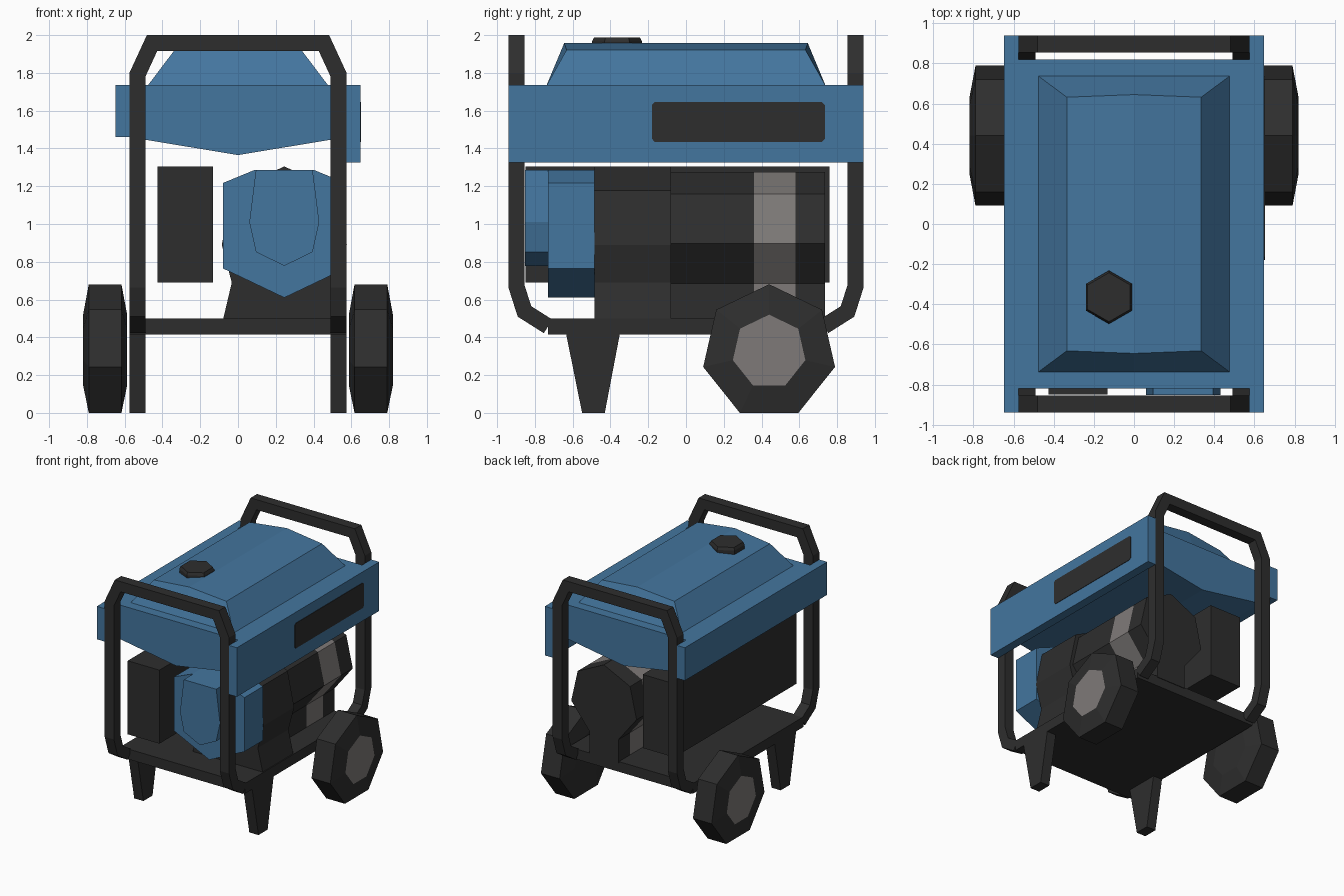
import bpy, bmesh, math
from mathutils import Vector

if "Cube" in bpy.data.objects:
    bpy.data.objects.remove(bpy.data.objects["Cube"])


def material(name, rgb):
    m = bpy.data.materials.new(name)
    m.diffuse_color = (*rgb, 1)
    m.use_nodes = True
    m.node_tree.nodes["Principled BSDF"].inputs["Base Color"].default_value = m.diffuse_color
    return m


BLUE = material("blue paint", (0.057, 0.18, 0.345))
DARK = material("dark metal", (0.027, 0.027, 0.027))
GREY = material("warm grey metal", (0.21, 0.195, 0.19))


def loft(name, rings, mats, rule=None):
    """Skin a list of equal point rings, cap both ends; rule picks the material from a face."""
    bm = bmesh.new()
    vs = [[bm.verts.new(p) for p in r] for r in rings]
    n = len(rings[0])
    for a, b in zip(vs, vs[1:]):
        for i in range(n):
            j = (i + 1) % n
            bm.faces.new((a[i], a[j], b[j], b[i]))
    bm.faces.new(vs[0])
    bm.faces.new(vs[-1])
    bmesh.ops.recalc_face_normals(bm, faces=bm.faces)
    if rule:
        for f in bm.faces:
            f.material_index = rule(f.calc_center_median())
    me = bpy.data.meshes.new(name)
    bm.to_mesh(me)
    bm.free()
    for m in mats:
        me.materials.append(m)
    ob = bpy.data.objects.new(name, me)
    bpy.context.collection.objects.link(ob)
    return ob


def prism_y(name, pts, ys, mats, rule=None):
    return loft(name, [[(x, y, z) for x, z in pts] for y in ys], mats, rule)


def prism_x(name, pts, xs, mats):
    return loft(name, [[(x, y, z) for y, z in pts] for x in xs], mats)


def box(name, x0, x1, y0, y1, z0, z1, mat):
    return prism_y(name, [(x0, z0), (x1, z0), (x1, z1), (x0, z1)], (y0, y1), [mat])


def ngon(cx, cy, r, n):
    """Polygon with one vertex pointing up."""
    return [(cx + r * math.sin(2 * math.pi * i / n), cy + r * math.cos(2 * math.pi * i / n))
            for i in range(n)]


def mirrored(half, cx):
    """Complete a right-hand half outline (first point on the axis) about x = cx."""
    right = [(cx + x, z) for x, z in half]
    left = [(cx - x, z) for x, z in reversed(half) if x > 1e-6]
    return right + left


def square_tube(name, path, size, mat):
    """Sweep a square along a path with exact mitred joints."""
    p = [Vector(q) for q in path]
    d = [(b - a).normalized() for a, b in zip(p, p[1:])]
    u = Vector((1, 0, 0))
    v = d[0].cross(u)
    h = size / 2
    ring = [p[0] + u * (a * h) + v * (b * h) for a, b in ((1, 1), (-1, 1), (-1, -1), (1, -1))]
    rings = [ring]
    for i in range(1, len(p)):
        nrm = d[i - 1] + d[i] if i < len(d) else d[i - 1]
        ring = [q + d[i - 1] * ((p[i] - q).dot(nrm) / d[i - 1].dot(nrm)) for q in ring]
        rings.append(ring)
    return loft(name, rings, [mat])


# Frame: base plate and two bent hoops
box("base_plate", -0.575, 0.575, -0.73, 0.73, 0.415, 0.5, DARK)
half = [(0.5325, 0.73, 0.458), (0.5325, 0.855, 0.537), (0.5325, 0.8975, 0.67),
        (0.5325, 0.8975, 1.79), (0.455, 0.8975, 1.958)]
for side, s in (("front", -1), ("rear", 1)):
    right = [(x, s * y, z) for x, y, z in half]
    square_tube(side + "_hoop", right + [(-x, y, z) for x, y, z in reversed(right)], 0.085, DARK)

# Legs and wheels on both sides
for side, s in (("left", -1), ("right", 1)):
    prism_x(side + "_leg", [(-0.635, 0.42), (-0.55, 0), (-0.43, 0), (-0.35, 0.42)],
            (s * 0.49, s * 0.575), [DARK])
    rings = [[(s * x, y, z) for y, z in ngon(0.44, 0.323, r, 7)]
             for x, r in ((0.587, 0.197), (0.617, 0.358), (0.79, 0.358), (0.82, 0.197))]
    loft(side + "_wheel", rings, [DARK, GREY], lambda c: int(abs(c.x) > 0.815))

# Upper housing with a shallow V underside, and side panels of unequal height
prism_y("upper_housing", [(-0.575, 1.735), (-0.575, 1.46), (0, 1.365), (0.575, 1.46), (0.575, 1.735)],
        (-0.82, 0.82), [BLUE])
box("right_side_panel", 0.575, 0.648, -0.94, 0.94, 1.325, 1.735, BLUE)
box("left_side_panel", -0.648, -0.575, -0.94, 0.94, 1.46, 1.735, BLUE)
prism_x("control_plate", [(-0.18, 1.45), (-0.165, 1.435), (0.72, 1.435), (0.735, 1.45),
                          (0.735, 1.63), (0.72, 1.645), (-0.165, 1.645), (-0.18, 1.63)],
        (0.645, 0.652), [DARK])

# Fuel tank with a low central ridge, and its filler cap
outline = [(-1, -1), (0, -1), (1, -1), (1, 1), (0, 1), (-1, 1)]
tank = [[(0.48 * x, 0.74 * y, 1.73) for x, y in outline],
        [(0.335 * x, (0.632 if x else 0.645) * y, 1.922 if x else 1.957) for x, y in outline]]
tank_ob = loft("fuel_tank", tank, [BLUE])
bm = bmesh.new()
bm.from_mesh(tank_ob.data)
top = [f for f in bm.faces if f.calc_center_median().z > 1.9]
ridge = [v for v in bm.verts if v.co.z > 1.95]
bmesh.utils.face_split(top[0], ridge[0], ridge[1])
bm.to_mesh(tank_ob.data)
bm.free()
loft("filler_cap", [[(x, y, z) for x, y in ngon(-0.125, -0.365, r, 6)]
                    for z, r in ((1.91, 0.133), (1.965, 0.133), (1.987, 0.122))], [DARK])

# Long side box on the left
box("side_box", -0.425, -0.132, -0.85, 0.76, 0.69, 1.305, DARK)

# Engine: rear seven-sided barrel with grey band, its foot, and the wider front block
CX = 0.245
stations = (-0.1, 0.36, 0.58, 0.735)
band = lambda c: int(0.37 < c.y < 0.57)
prism_y("engine_barrel", ngon(CX, 0.965, 0.31, 7), stations, [DARK, GREY], band)
prism_y("barrel_foot", [(CX - 0.135, 0.49), (CX + 0.135, 0.49), (CX + 0.135, 0.69), (CX - 0.135, 0.69)],
        stations, [DARK, GREY], band)
prism_y("engine_block", mirrored([(0, 1.305), (0.27, 1.178), (0.331, 0.89), (0.278, 0.69), (0.325, 0.49)], CX),
        (-0.485, -0.08), [DARK])

# Blue engine covers
prism_y("engine_cover", mirrored([(0.155, 1.287), (0.325, 1.217), (0.325, 0.765), (0, 0.61)], CX),
        (-0.73, -0.485), [BLUE])
prism_y("starter_cover", mirrored([(0.15, 1.287), (0.185, 1.01), (0.15, 0.852), (0, 0.778)], CX),
        (-0.852, -0.73), [BLUE])
